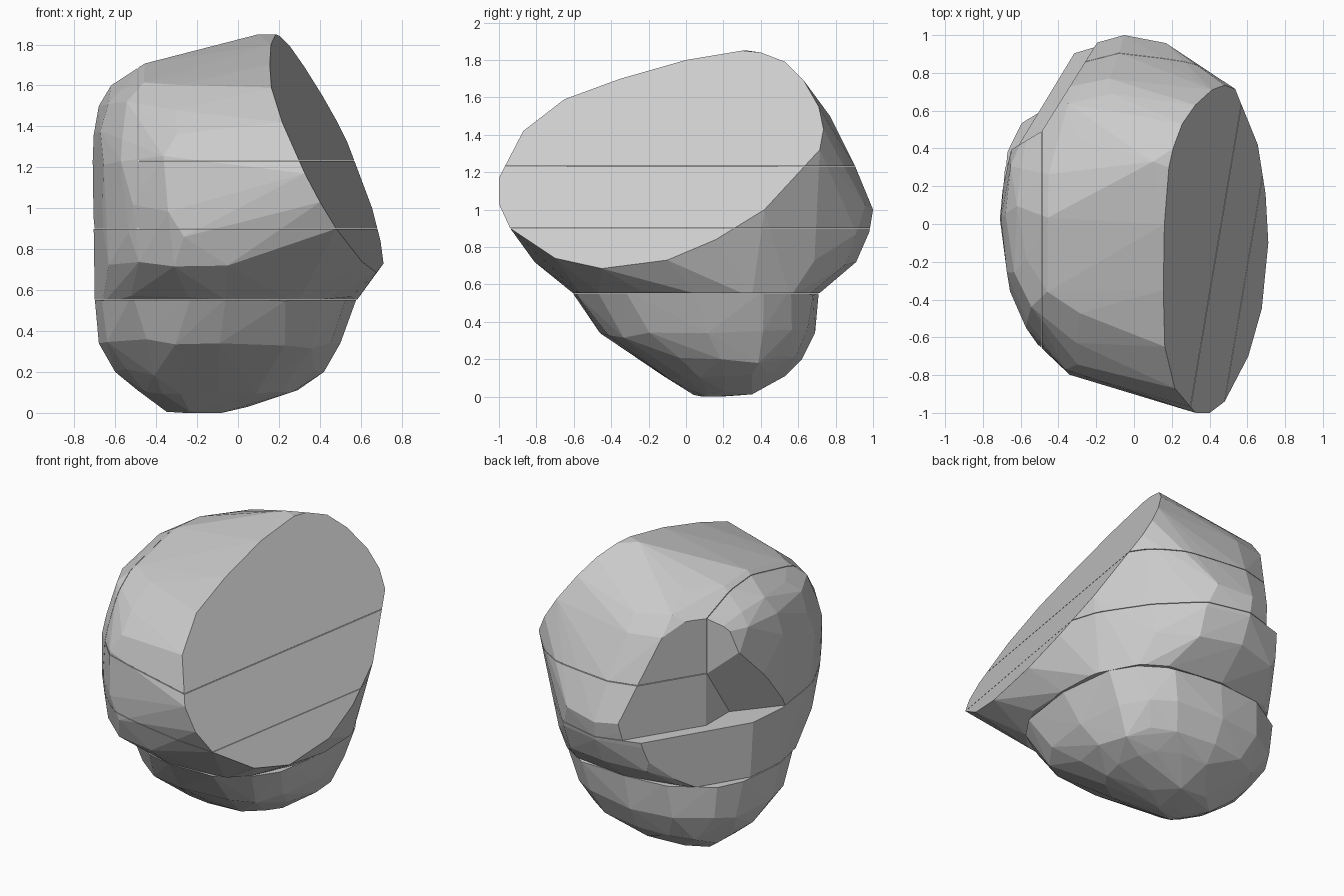
import bpy, bmesh, math, random
from mathutils import Vector

if "Cube" in bpy.data.objects:
    bpy.data.objects.remove(bpy.data.objects["Cube"])

random.seed(4)


def face_x(y, z):
    """x of the big slanted flat face at a given y and z."""
    return 0.30 + 0.168 * (y + 0.97) - 0.53 * (z - 1.23)


def ring(z, x0, x1, y0, y1, full=0.92, front_left=0.94, n=16):
    """Squared oval of points, kept behind the slanted face."""
    pts = []
    for i in range(n):
        a = 2 * math.pi * i / n
        if i % (n // 4):
            a += random.uniform(-0.1, 0.1)
        c, s = math.cos(a), math.sin(a)
        power = front_left if c < 0 and s < 0 else full
        c = math.copysign(abs(c) ** power, c)
        s = math.copysign(abs(s) ** power, s)
        x = (x0 + x1) / 2 + (x1 - x0) / 2 * c
        y = (y0 + y1) / 2 + (y1 - y0) / 2 * s
        dz = 0 if z < 0.02 or i % 4 == 0 else random.uniform(-0.025, 0.025)
        pts.append(Vector((min(x, face_x(y, z + dz) - 0.003), y, z + dz)))
    return pts


def hull(points):
    bm = bmesh.new()
    for p in points:
        bm.verts.new(p)
    res = bmesh.ops.convex_hull(bm, input=bm.verts)
    junk = {g for g in res["geom_interior"] + res["geom_unused"]
            if isinstance(g, bmesh.types.BMVert)}
    bmesh.ops.delete(bm, geom=list(junk), context='VERTS')
    bmesh.ops.dissolve_limit(bm, angle_limit=0.02, verts=bm.verts, edges=bm.edges)
    return bm


def above(z):
    return (0, 0, z), (0, 0, -1)


def below(z):
    return (0, 0, z), (0, 0, 1)


def right_of(x):
    return (x, 0, 0), (-1, 0, 0)


def left_of(x):
    return (x, 0, 0), (1, 0, 0)


def chunk(name, source, *cuts):
    """Copy the hull and keep the part behind every (point, normal) cut."""
    bm = source.copy()
    for co, no in cuts:
        bmesh.ops.bisect_plane(bm, geom=bm.verts[:] + bm.edges[:] + bm.faces[:],
                               plane_co=co, plane_no=Vector(no).normalized(),
                               clear_outer=True)
        rim = [e for e in bm.edges if e.is_boundary]
        if rim:
            bmesh.ops.holes_fill(bm, edges=rim)
    bmesh.ops.recalc_face_normals(bm, faces=bm.faces)
    mesh = bpy.data.meshes.new(name)
    bm.to_mesh(mesh)
    bm.free()
    ob = bpy.data.objects.new(name, mesh)
    bpy.context.collection.objects.link(ob)
    return ob


# Outline of the slanted flat face (y, z)
outline = [(0.3, 1.85), (0.4, 1.84), (0.53, 1.79), (0.63, 1.69), (0.71, 1.55),
           (0.735, 1.43), (0.715, 1.32), (0.62, 1.22), (0.42, 1.0), (0.16, 0.84),
           (-0.1, 0.73), (-0.45, 0.685), (-0.7, 0.74), (-0.94, 0.9), (-1.0, 1.03),
           (-1.0, 1.17), (-0.87, 1.42), (-0.65, 1.59), (-0.35, 1.7), (0.0, 1.8)]
body_points = [Vector((face_x(y, z), y, z)) for y, z in outline]
body_points.append(Vector((0.1, 0.33, 1.85)))

# Upper body: stacked ovals (z, x0, x1, y0, y1) joined to the face
for r in [(0.55, -0.70, 0.58, -0.60, 0.71, 0.72, 1.1), (0.72, -0.70, 0.60, -0.81, 0.91),
          (0.88, -0.70, 0.60, -0.86, 0.98), (1.0, -0.705, 0.60, -0.88, 1.0),
          (1.23, -0.71, 0.55, -0.85, 0.905), (1.36, -0.705, 0.5, -0.78, 0.84),
          (1.5, -0.68, 0.42, -0.66, 0.77), (1.6, -0.62, 0.38, -0.50, 0.69),
          (1.69, -0.47, 0.2, -0.2, 0.48)]:
    body_points += ring(*r)
body = hull(body_points)

# Rounded base
base_points = []
for r in [(0.0, -0.26, -0.08, 0.09, 0.18), (0.03, -0.36, 0.05, 0.03, 0.37),
          (0.11, -0.49, 0.29, -0.12, 0.53, 0.9, 1.0),
          (0.2, -0.60, 0.42, -0.25, 0.62, 0.85, 1.05),
          (0.34, -0.68, 0.50, -0.46, 0.69, 0.75, 1.1),
          (0.56, -0.70, 0.58, -0.61, 0.71, 0.68, 1.15)]:
    base_points += ring(*r)
base = hull(base_points)

# Slanted chips on the back left side
lower_chip = (-0.7, 0.27, 0.8), (-1.65, 1, 0)
upper_chip = (-0.47, 0.52, 1.0), (-1.6, 1, 0)
left_chip = (-0.49, 0.26, 0.9), (-0.8, 0.66, -0.46)
left_back_chip = (-0.49, 0.49, 1.25), (-0.6, 1, 0)

# Split into chunks with thin seams between them
chunk("rock_base", base, below(0.551))
chunk("rock_lower", body, above(0.555), below(0.899), lower_chip)
chunk("rock_middle", body, above(0.902), below(1.23), right_of(-0.487), upper_chip)
chunk("rock_top", body, above(1.234), right_of(-0.487), upper_chip)
chunk("rock_left", body, above(0.902), left_of(-0.49), left_chip, left_back_chip)
body.free()
base.free()
